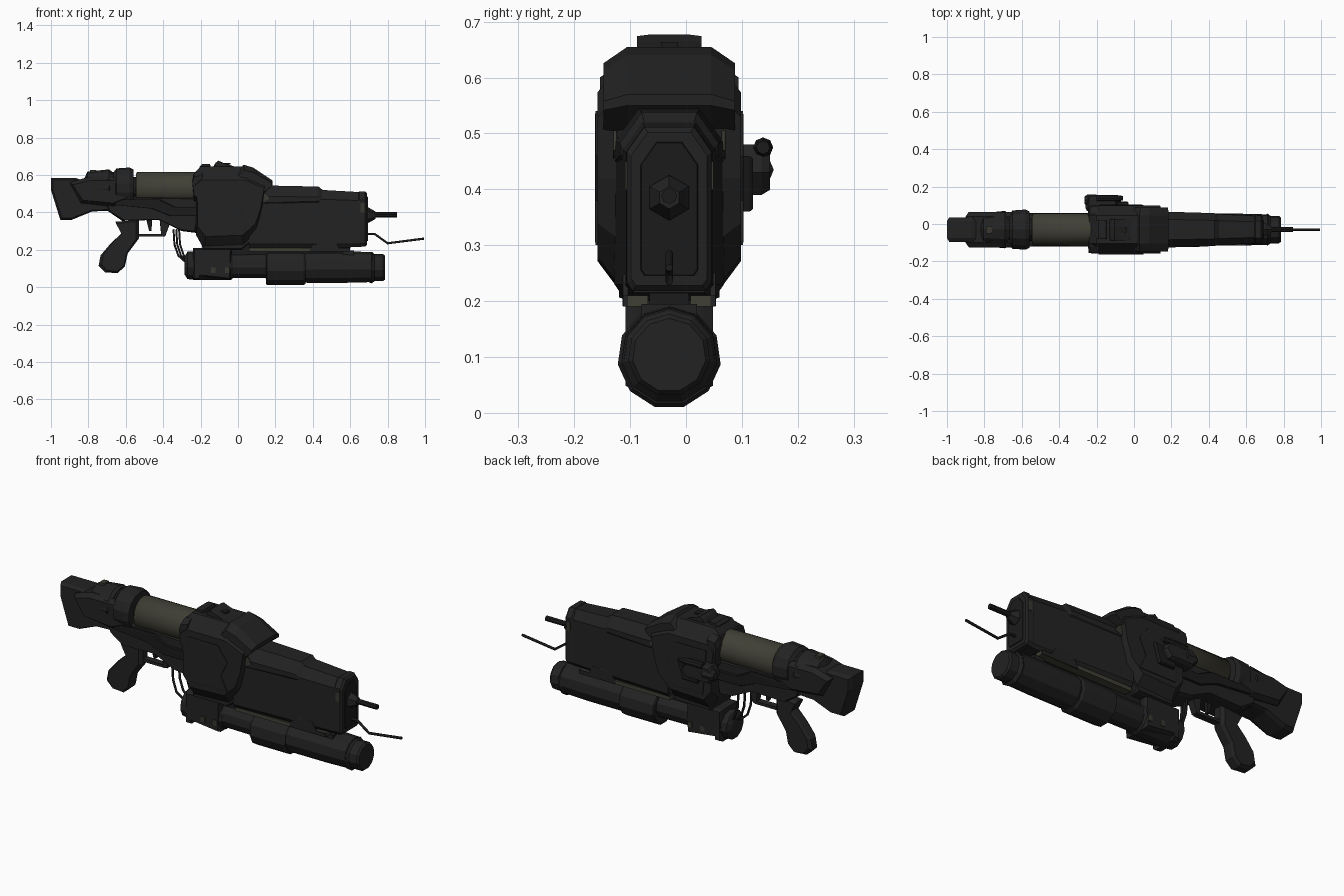
import bpy, bmesh, math
from mathutils import Vector

cube = bpy.data.objects.get("Cube")
if cube:
    bpy.data.objects.remove(cube)

CY = -0.03  # centre plane of the whole model


def material(name, r, g, b):
    m = bpy.data.materials.new(name)
    m.use_nodes = True
    m.diffuse_color = (r, g, b, 1)
    bsdf = next(n for n in m.node_tree.nodes if n.type == 'BSDF_PRINCIPLED')
    bsdf.inputs["Base Color"].default_value = (r, g, b, 1)
    bsdf.inputs["Roughness"].default_value = 0.7
    return m


BLACK = material("gunmetal black", 0.016, 0.016, 0.016)
DARK = material("deep black", 0.011, 0.011, 0.011)
OLIVE = material("dark olive", 0.052, 0.05, 0.036)
WORN = material("worn metal", 0.04, 0.039, 0.03)


def skin(name, rings, mat):
    """Bridge equal-sized closed rings and cap both ends."""
    bm = bmesh.new()
    loops = [[bm.verts.new(p) for p in ring] for ring in rings]
    n = len(loops[0])
    for a, b in zip(loops, loops[1:]):
        for i in range(n):
            j = (i + 1) % n
            bm.faces.new((a[i], a[j], b[j], b[i]))
    bm.faces.new(loops[0])
    bm.faces.new(loops[-1])
    bmesh.ops.recalc_face_normals(bm, faces=bm.faces)
    mesh = bpy.data.meshes.new(name)
    bm.to_mesh(mesh)
    bm.free()
    ob = bpy.data.objects.new(name, mesh)
    bpy.context.collection.objects.link(ob)
    mesh.materials.append(mat)
    return ob


def slab(name, outline, half, mat=BLACK, inner=None, shrink=(0.94, 0.9), y=CY):
    """Side outline in x and z, given thickness, with shrunken outer faces."""
    inner = half * 0.75 if inner is None else inner
    xs, zs = zip(*outline)
    cx, cz = (min(xs) + max(xs)) / 2, (min(zs) + max(zs)) / 2

    def ring(dy, sx, sz):
        return [(cx + (x - cx) * sx, y + dy, cz + (z - cz) * sz) for x, z in outline]
    return skin(name, [ring(-half, *shrink), ring(-inner, 1, 1),
                       ring(inner, 1, 1), ring(half, *shrink)], mat)


def box(name, x0, x1, y0, y1, z0, z1, mat=BLACK):
    return slab(name, [(x0, z0), (x1, z0), (x1, z1), (x0, z1)], (y1 - y0) / 2,
                mat, shrink=(1, 1), y=(y0 + y1) / 2)


def loft(name, stations, mat=BLACK):
    """Chamfered sections: x, half width, bottom, top, top cut, bottom cut."""
    rings = []
    for x, h, b, t, ct, cb in stations:
        k = h - ct * 0.7
        kb = h - cb * 0.7
        right = [(kb, b), (h, b + cb), (h, t - ct), (k, t)]
        section = right + [(-y, z) for y, z in reversed(right)]
        rings.append([(x, CY + y, z) for y, z in section])
    return skin(name, rings, mat)


def turned(name, z, profile, sides=12, mat=BLACK, y=CY, smooth=False):
    """Body turned around an axis along x; profile is x, radius."""
    rings = []
    for x, r in profile:
        rings.append([(x, y + r * math.sin(math.tau * i / sides),
                       z + r * math.cos(math.tau * i / sides)) for i in range(sides)])
    ob = skin(name, rings, mat)
    if smooth:
        for p in ob.data.polygons:
            p.use_smooth = len(p.vertices) == 4
    return ob


def wire(name, points, radius, mat=DARK):
    curve = bpy.data.curves.new(name, 'CURVE')
    curve.dimensions = '3D'
    curve.bevel_depth = radius
    curve.bevel_resolution = 1
    curve.use_fill_caps = True
    spline = curve.splines.new('POLY')
    spline.points.add(len(points) - 1)
    for p, co in zip(spline.points, points):
        p.co = (*co, 1)
    curve.materials.append(mat)
    ob = bpy.data.objects.new(name, curve)
    bpy.context.collection.objects.link(ob)


# Shoulder stock and lower frame
slab("stock", [(-1, .585), (-1, .52), (-.95, .36), (-.89, .36), (-.78, .405), (-.66, .41),
               (-.6, .48), (-.62, .57), (-.8, .56), (-.87, .585)], .065, inner=.045)
slab("stock_cheek", [(-.9, .56), (-.84, .45), (-.66, .43), (-.56, .48), (-.58, .59), (-.8, .59)],
     .095, inner=.07, shrink=(.9, .75))
slab("lower_frame", [(-.72, .49), (-.7, .41), (-.62, .355), (-.42, .36), (-.3, .30), (-.22, .29),
                     (-.18, .48)], .075, inner=.055)
for side, s in (("right", -1), ("left", 1)):
    slab("frame_rail_" + side, [(-.66, .47), (-.66, .44), (-.46, .42), (-.36, .38), (-.2, .38),
                                (-.2, .43), (-.34, .43), (-.42, .47)], .012,
         DARK, y=CY + s * .078)

# Grip and trigger guard
slab("grip", [(-.655, .35), (-.62, .29), (-.68, .235), (-.735, .17), (-.745, .115), (-.71, .08),
              (-.645, .075), (-.605, .11), (-.59, .18), (-.53, .26), (-.53, .36)],
     .035, inner=.02, shrink=(.85, .93))
box("trigger_guard", -.55, -.4, CY - .018, CY + .018, .27, .285)
slab("guard_front", [(-.41, .27), (-.39, .27), (-.36, .35), (-.42, .37)], .018)
slab("trigger", [(-.49, .36), (-.475, .3), (-.462, .3), (-.46, .36)], .01, DARK)

# Pressure tank and rear collars
turned("tank", .53, [(-.545, .075), (-.54, .085), (-.2, .085)], 20, OLIVE, smooth=True)
turned("tank_core", .53, [(-.7, .06), (-.5, .06)], 12, DARK)
turned("rear_collar", .53, [(-.665, .085), (-.65, .105), (-.58, .11), (-.56, .1)], 14)
turned("rear_neck", .53, [(-.7, .085), (-.64, .085)], 12, DARK)
turned("rear_cap", .53, [(-.82, .055), (-.805, .088), (-.75, .094), (-.69, .1), (-.675, .09)], 12)
box("rear_latch", -.79, -.76, CY - .02, CY + .02, .61, .628, WORN)
box("tank_bracket", -.56, -.18, CY - .055, CY + .055, .43, .475, DARK)

# Receiver: chamfered shell with a raised slanted collar
slab("receiver", [(-.24, .60), (-.225, .62), (-.2, .645), (.04, .645), (.15, .58), (.13, .42),
                  (.1, .3), (.03, .21), (-.18, .2), (-.225, .28), (-.225, .45)],
     .128, inner=.075, shrink=(.95, .68))
slab("receiver_rear_rim", [(-.245, .57), (-.235, .61), (-.19, .625), (-.19, .46), (-.235, .46)],
     .124, inner=.09, shrink=(.95, .7))
slab("slanted_collar", [(0, .62), (.03, .655), (.08, .64), (.185, .57), (.185, .55), (.1, .47),
                        (.07, .36), (0, .36), (.03, .46), (.1, .54)],
     .118, inner=.075, shrink=(.97, .8))
slab("receiver_belly", [(-.2, .3), (-.19, .2), (.02, .2), (.08, .25), (.08, .33)], .09)
for side, s in (("right", -1), ("left", 1)):
    slab("side_plate_" + side, [(-.19, .54), (-.01, .54), (.05, .46), (.01, .38), (.05, .3),
                                (-.17, .3)], .004, y=CY + s * .129)
    slab("worn_patch_" + side, [(.1, .5), (.15, .505), (.17, .47), (.12, .45)], .004, WORN,
         y=CY + s * .097)
    box("rear_worn_edge_" + side, -.225, -.2, CY + s * .112 - .006, CY + s * .112 + .006,
        .53, .57, WORN)

# Sight block on top
slab("rear_sight", [(-.205, .62), (-.205, .645), (-.19, .66), (-.15, .66), (-.14, .62)], .05)
slab("top_knob", [(-.14, .63), (-.12, .665), (-.105, .677), (-.08, .665), (-.02, .645),
                  (-.01, .62)], .058, inner=.035)
box("knob_slot", -.1, -.04, CY - .015, CY + .015, .655, .664, DARK)

# Barrel housing, upper cover and front plate
loft("barrel_housing", [(.06, .098, .21, .545, .06, .02), (.45, .083, .21, .52, .05, .02),
                        (.66, .073, .215, .508, .045, .015)])
loft("upper_cover", [(.1, .098, .43, .545, .06, .02), (.43, .088, .44, .538, .055, .02),
                     (.46, .078, .45, .515, .05, .02)])
loft("front_plate", [(.64, .073, .222, .505, .045, .015), (.65, .077, .218, .512, .045, .015),
                     (.68, .076, .218, .512, .045, .015), (.69, .068, .228, .502, .042, .012)])
loft("muzzle_panel", [(.688, .052, .245, .485, .04, .01), (.694, .05, .247, .483, .04, .01)], DARK)
for side, s in (("right", -1), ("left", 1)):
    slab("housing_step_" + side, [(.41, .25), (.52, .25), (.54, .21), (.6, .21), (.6, .19),
                                  (.38, .19)], .006, y=CY + s * .078)
    box("lower_rail_" + side, .06, .6, CY + s * .06 - .022, CY + s * .06 + .022, .19, .21, OLIVE)
    box("plate_worn_edge_" + side, .655, .68, CY + s * .077 - .002, CY + s * .077 + .002,
        .4, .45, WORN)
box("under_spine", -.18, .6, CY - .035, CY + .035, .15, .23, DARK)

# Muzzle nozzle and igniter wire
turned("nozzle_base", .385, [(.68, .042), (.7, .04), (.735, .02)], 6)
turned("nozzle", .388, [(.72, .014), (.85, .014)], 8, DARK)
wire("igniter_wire", [(.68, CY, .285), (.73, CY, .285), (.8, CY, .235), (.995, CY, .26)], .007)

# Underslung cylinder built from stepped sections
turned("cylinder_rear", .115, [(-.285, .05), (-.27, .075), (-.21, .078), (-.205, .07)], 11)
turned("cylinder_core", .11, [(-.24, .06), (.7, .07)], 11, DARK)
turned("cylinder_band", .112, [(-.245, .07), (-.24, .077), (-.04, .077), (-.03, .07)], 11)
turned("cylinder_mid", .115, [(-.04, .068), (.16, .07)], 11)
turned("cylinder_sleeve", .1, [(.15, .086), (.155, .093), (.35, .093), (.36, .086)], 11)
turned("cylinder_front", .106, [(.35, .08), (.37, .086), (.57, .086), (.72, .082)], 11)
turned("cylinder_cap", .103, [(.7, .08), (.715, .086), (.73, .074), (.775, .074), (.785, .066)], 11)
slab("cylinder_mount", [(-.24, .21), (-.24, .04), (-.21, .04), (-.21, .06), (-.04, .04),
                        (-.035, .21)], .078, inner=.06)
box("front_lug", .56, .62, CY - .05, CY + .05, .17, .195)
for side, s in (("right", -1), ("left", 1)):
    for i, x in enumerate((-.145, -.07)):
        box(f"clip_{side}_{i}", x, x + .025, CY + s * .079 - .003, CY + s * .079 + .003,
            .075, .105, WORN)

# Hoses between frame and cylinder
for i, (x, dy) in enumerate(((-.345, -.035), (-.315, .035), (-.33, .0))):
    wire(f"hose_{i}", [(x, CY + dy, .31), (x + .005, CY + dy, .23), (x + .025, CY + dy, .17),
                       (x + .07, CY + dy * .7, .13)], .006)

# Valve unit on the left flank
slab("valve_body", [(-.26, .43), (-.24, .39), (-.1, .39), (-.07, .43), (-.1, .48), (-.24, .48)],
     .04, inner=.025, shrink=(.9, .8), y=.11)
slab("valve_bracket", [(-.17, .46), (-.15, .36), (-.06, .36), (-.03, .46)], .025, DARK, y=.095)
turned("valve_knob", .435, [(-.265, .02), (-.25, .03), (-.2, .03), (-.19, .02)], 8, y=.127)
turned("valve_pipe", .475, [(-.2, .018), (-.1, .018), (-.06, .012)], 8, DARK, y=.138)
